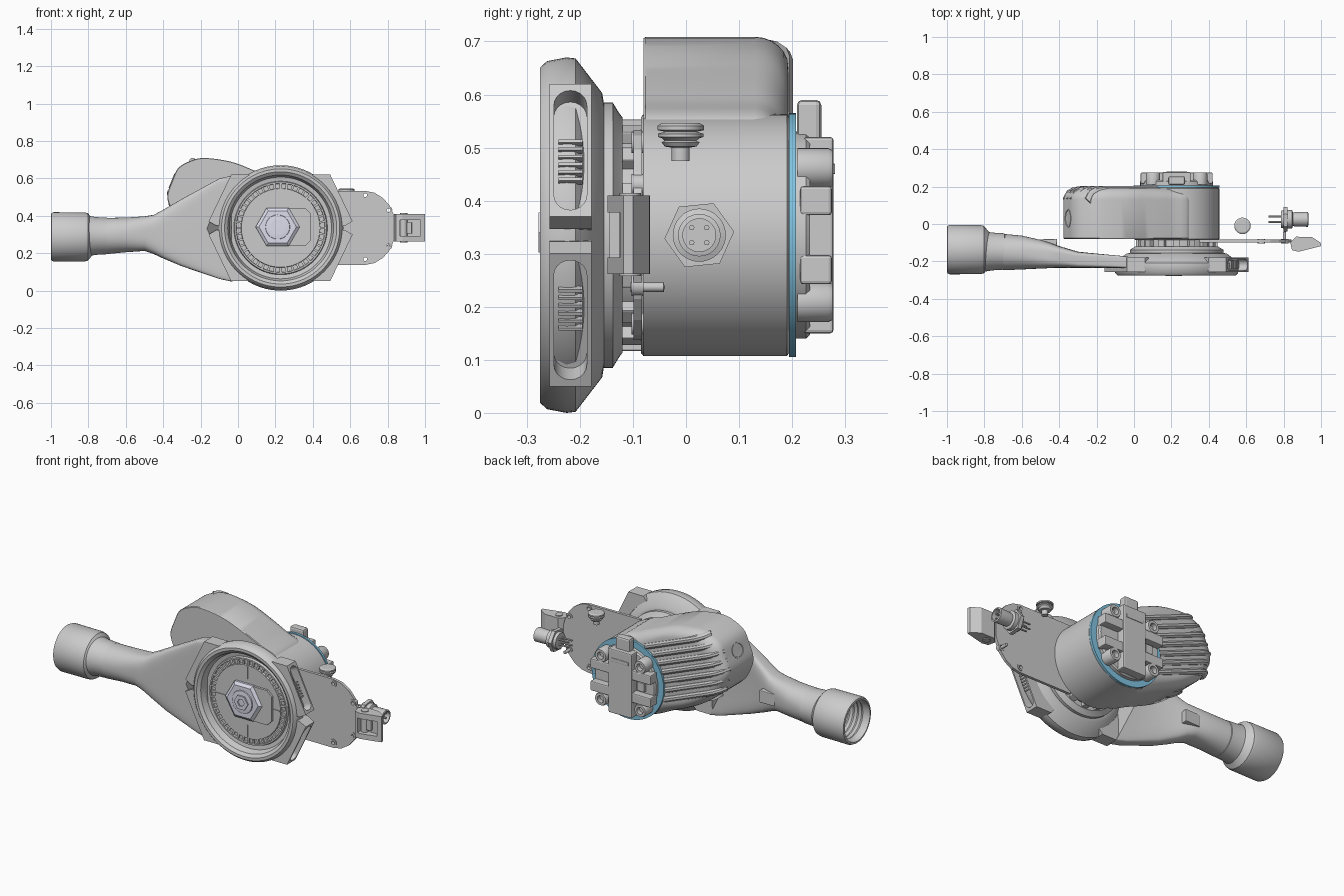
import bpy, bmesh
from math import sin, cos, pi, radians, sqrt, atan2
from mathutils import Vector, Matrix

if "Cube" in bpy.data.objects:
    bpy.data.objects.remove(bpy.data.objects["Cube"])

CX, CZ = 0.228, 0.335          # axis of the round body


def colour(name, rgb):
    m = bpy.data.materials.new(name)
    m.diffuse_color = (*rgb, 1)
    m.use_nodes = True
    m.node_tree.nodes["Principled BSDF"].inputs["Base Color"].default_value = m.diffuse_color
    return m


BLUE, PALE = colour("blue", (0.22, 0.55, 0.75)), colour("pale", (0.72, 0.73, 0.84))


def finish(name, bm, mat=None, bevel=0, smooth=True):
    bmesh.ops.remove_doubles(bm, verts=bm.verts, dist=1e-5)
    bmesh.ops.recalc_face_normals(bm, faces=bm.faces)
    me = bpy.data.meshes.new(name)
    bm.to_mesh(me)
    bm.free()
    ob = bpy.data.objects.new(name, me)
    bpy.context.collection.objects.link(ob)
    if mat:
        me.materials.append(mat)
    if smooth:
        bpy.ops.object.select_all(action='DESELECT')
        ob.select_set(True)
        bpy.context.view_layer.objects.active = ob
        bpy.ops.object.shade_smooth_by_angle(angle=radians(32))
    if bevel:
        b = ob.modifiers.new("bevel", 'BEVEL')
        b.width, b.segments, b.limit_method = bevel, 2, 'ANGLE'
    return ob


def skin(bm, rings, caps=True, loop=False):
    """Join equal rings of points with quads."""
    vs = [[bm.verts.new(p) for p in r] for r in rings]
    n = len(vs[0])
    for a, b in zip(vs, vs[1:] + ([vs[0]] if loop else [])):
        for i in range(n):
            bm.faces.new((a[i], a[(i + 1) % n], b[(i + 1) % n], b[i]))
    if caps and not loop:
        bm.faces.new(vs[0])
        bm.faces.new(vs[-1])


def place(axis, h, a, b):
    return {'X': (h, a, b), 'Y': (a, h, b), 'Z': (a, b, h)}[axis]


def lathe(name, pts, c=(CX, CZ), axis='Y', seg=72, mat=None, loop=False, turn=0):
    """pts = (radius, position along axis)."""
    bm = bmesh.new()
    skin(bm, [[place(axis, h, c[0] + r * cos(turn + 2 * pi * i / seg), c[1] + r * sin(turn + 2 * pi * i / seg))
               for i in range(seg)] for r, h in pts], True, loop)
    return finish(name, bm, mat)


def prism(name, poly, lo, hi, axis='Y', bevel=0):
    bm = bmesh.new()
    skin(bm, [[place(axis, h, *p) for p in poly] for h in (lo, hi)])
    return finish(name, bm, bevel=bevel, smooth=False)


def boxes(name, items, bevel=0):
    """items = (centre, size, turn about y)."""
    bm = bmesh.new()
    for c, s, t in items:
        bmesh.ops.create_cube(bm, size=1, matrix=Matrix.Translation(c) @ Matrix.Rotation(t, 4, 'Y') @ Matrix.Diagonal((*s, 1)))
    return finish(name, bm, bevel=bevel, smooth=False)


def cut(ob, cutter):
    m = ob.modifiers.new("cut", 'BOOLEAN')
    m.object, m.operation, m.solver = cutter, 'DIFFERENCE', 'EXACT'
    cutter.hide_render = True
    cutter.display_type = 'WIRE'
    cutter.hide_set(True)


def catmull(p, n=5):
    out = []
    for i in range(len(p)):
        a, b, c, d = (Vector(p[(i + k) % len(p)]) for k in (-1, 0, 1, 2))
        for j in range(n):
            t = j / n
            out.append(0.5 * (2 * b + (c - a) * t + (2 * a - 5 * b + 4 * c - d) * t * t + (3 * b - a - 3 * c + d) * t ** 3))
    return out


# front disc with recessed face
lathe("front_disc", [(0, -.12), (.222, -.12), (.23, -.126), (.25, -.138), (.25, -.155), (.268, -.158), (.32, -.198),
                     (.333, -.208), (.335, -.225), (.328, -.262), (.316, -.275), (.30, -.275), (.283, -.262),
                     (.272, -.226), (.25, -.222), (.246, -.235), (.238, -.235), (.236, -.226), (.212, -.226),
                     (.21, -.237), (0, -.237)], seg=96)
boxes("front_grille", [((CX + .224 * cos(a), -.228, CZ + .224 * sin(a)), (.026, .014, .012), -a)
                       for a in (2 * pi * i / 44 for i in range(44))])
boxes("front_cross_ribs", [((CX + .17 * cos(a), -.237, CZ + .17 * sin(a)), (.07, .008, .006), -a)
                           for a in (pi / 2 * i for i in range(4))])
prism("valve_plate", [(.27, .24), (.36, .24), (.39, .27), (.39, .41), (.36, .44), (.27, .44)], -.25, -.235)
lathe("valve_hex_boss", [(0, -.235), (.118, -.235), (.118, -.25), (.10, -.262), (.075, -.262), (0, -.262)], (.212, .34), seg=6, mat=PALE)
lathe("valve_collar", [(0, -.26), (.066, -.26), (.064, -.268), (.05, -.27), (0, -.27)], (.212, .34), seg=40, mat=PALE)
lathe("valve_nut", [(0, -.262), (.044, -.262), (.044, -.278), (.022, -.278), (.022, -.268), (0, -.268)], (.212, .34), seg=6, mat=PALE)

# four wings around the disc, the right pair hollowed by slots
base = [(.15, .262), (.17, .285), (.265, .285), (.385, .035), (.345, .012), (.30, .010)]
base += [(.30 * cos(radians(a)), .30 * sin(radians(a))) for a in range(6, 61, 6)]
for sx, side in ((1, "right"), (-1, "left")):
    for sz, lev in ((1, "upper"), (-1, "lower")):
        w = prism(f"wing_{side}_{lev}", [(CX + sx * x, CZ + sz * z) for x, z in base], -.257, -.178)
        if sx > 0:
            caps = [(s * (.094 + .031 * cos(a)), s * .031 * sin(a)) for s in (1, -1)
                    for a in (radians(k) for k in range(-90, 91, 18))]
            n, t = Vector((.9, 0, .433 * sz)), Vector((.433, 0, -.9 * sz))
            o = Vector((CX + .325, -.218, CZ + .16 * sz))
            bm = bmesh.new()
            skin(bm, [[o + n * d + t * a + Vector((0, b, 0)) for a, b in caps] for d in (-.05, .05)])
            cut(w, finish(f"slot_cutter_{lev}", bm))
            ang = atan2(.433 * sz, .9)
            boxes(f"slot_bars_{lev}", [(o - n * .03 + t * (.016 * k - .03), (.016, .045, .006), -ang) for k in range(6)])

# handle: lofted from round neck to flat plate with a V-shaped end
bm = bmesh.new()
rings = []
for x, y0, y1, z0, z1, e, v in ((-.70, -.247, -.053, .195, .389, 1, 0), (-.60, -.243, -.062, .205, .39, .9, 0),
                                (-.50, -.238, -.085, .212, .397, .7, 0), (-.45, -.236, -.10, .195, .405, .6, 0),
                                (-.40, -.235, -.118, .172, .432, .5, 0), (-.30, -.235, -.148, .13, .49, .35, 0),
                                (-.23, -.235, -.165, .062, .600, .2, .49), (-.168, -.235, -.172, .047, .615, .15, .49)):
    r = []
    for i in range(64):
        a = 2 * pi * i / 64
        c, s = cos(a), sin(a)
        dz = (z1 - z0) / 2 * (abs(s) ** e) * (1 if s > 0 else -1)
        dy = (y1 - y0) / 2 * (abs(c) ** e) * (1 if c > 0 else -1)
        r.append((x + v * abs(dz), (y0 + y1) / 2 + dy, (z0 + z1) / 2 + dz))
    rings.append(r)
skin(bm, rings)
finish("handle_plate", bm)
prism("handle_clip", [(-.52, -.13), (-.505, -.082), (-.41, -.08), (-.415, -.13)], .26, .33, 'Z', .004)

# neck and threaded socket at the handle end
thread = [p for k in range(6) for p in ((.113, -.975 + .027 * k), (.104, -.962 + .027 * k))]
lathe("handle_neck", [(.08, -.685), (.097, -.692), (.101, -.76), (.108, -.80), (.09, -.80)], (-.147, .292), 'X', loop=True)
lathe("hose_socket", [(.09, -.77), (.106, -.785), (.127, -.803), (.131, -.82), (.132, -.985),
                      (.126, -.998), (.115, -1.0)] + thread + [(.08, -.80)], (-.137, .287), 'X', loop=True)

# open collar between disc and motor body
lathe("collar_core", [(0, -.125), (.195, -.125), (.195, -.08), (0, -.08)])
boxes("collar_posts", [((CX + .203 * cos(a), -.104, CZ + .203 * sin(a)), (.03, .045, .035), -a)
                       for a in (2 * pi * i / 16 for i in range(16))], .003)

# motor body, blue gasket
lathe("motor_body", [(0, -.085), (.222, -.085), (.228, -.08), (.228, .19), (.22, .196), (0, .196)], seg=96)
lathe("blue_gasket", [(0, .194), (.23, .194), (.23, .207), (0, .207)], seg=96, mat=BLUE)

# volute lobe pointing up-left, rounded at the back
D, N = Vector((-.93, 0, .37)), Vector((.37, 0, .93))
def uv(u, v, y):
    return Vector((CX, y, CZ)) + D * u + N * v
prof = catmull([(0, .21), (.12, .228), (.25, .233), (.38, .23), (.52, .195), (.59, .145), (.628, .09), (.632, .015), (.628, -.06),
                (.59, -.115), (.52, -.17), (.38, -.21), (.2, -.222), (0, -.21), (-.02, 0)])
layers = [(-.08, .004), (-.076, 0), (.13, 0)]
layers += [(.13 + .063 * sin(a), .085 * (1 - cos(a))) for a in (radians(k) for k in range(15, 91, 15))]
bm = bmesh.new()
skin(bm, [[uv(*(p * (1 - d / max(p.length, .1))), y) for p in prof] for y, d in layers])
finish("volute_lobe", bm)
bm = bmesh.new()
for k in range(7):                                      # back ribs
    v = -.145 + .05 * k
    end = .63 - .6 * max(0, abs(v - .015) - .06)
    path = [(sqrt(.233 ** 2 - v * v), .184), (end - .10, .184), (end - .06, .178), (end - .03, .160), (end - .01, .12)]
    skin(bm, [[uv(u + .015 * sin(a) * j / 4, v + .019 * cos(a), y + .019 * sin(a)) for a in (pi / 5 * i for i in range(10))]
              for j, (u, y) in enumerate(path)])
finish("volute_ribs", bm)
for nm, o, n, t in (("end", uv(.629, .02, .03), D, N), ("under", uv(.40, -.206, .05), -N, D)):
    bm = bmesh.new()                                    # oval ports
    skin(bm, [[o + n * d + t * r * .042 * cos(a) + Vector((0, r * .05 * sin(a), 0)) for a in (pi / 16 * i for i in range(32))]
              for d, r in ((-.02, 1), (.006, 1), (.006, .85), (.002, .8))])
    finish(f"volute_port_{nm}", bm)

# back cap: base, cross plates, round bosses and latch tab
lathe("back_cap_base", [(0, .2), (.195, .2), (.195, .226), (.188, .234), (0, .234)])
boxes("back_cap_cross", [((CX, .25, CZ), (.15, .056, .37), 0), ((CX, .245, CZ + .065), (.385, .06, .055), 0),
                         ((CX, .245, CZ - .065), (.385, .06, .055), 0)], .006)
boxes("back_cap_windows", [((CX - .115, .24, CZ), (.045, .03, .05), 0), ((CX, .278, CZ + .125), (.11, .006, .02), 0)], .002)
for i in range(4):
    a = pi / 4 + i * pi / 2
    lathe(f"back_cap_boss_{i + 1}", [(0, .21), (.038, .21), (.038, .268), (.034, .276), (.02, .276), (.02, .25), (0, .25)],
          (CX + .178 * cos(a), CZ + .178 * sin(a)), seg=32)
boxes("back_cap_tab", [((CX, .232, .54), (.09, .046, .10), 0), ((CX, .225, .485), (.06, .04, .06), 0)], .01)

# thin side plate with holes
half = [(.35, .198), (.68, .198), (.73, .188), (.775, .16), (.81, .12), (.835, .065), (.843, .03)]
plate = prism("side_plate", [(x, CZ + z) for x, z in half] + [(x, CZ - z) for x, z in reversed(half)], -.099, -.083)
for k, (x, z) in enumerate(((.68, .51), (.805, .43), (.805, .24), (.68, .168))):
    cut(plate, lathe(f"hole_cutter_{k}", [(0, -.12), (.012, -.12), (.012, -.06), (0, -.06)], (x, z), seg=20))
    lathe(f"plate_grommet_{k + 1}", [(.010, -.103), (.02, -.103), (.02, -.080), (.010, -.080)], (x, z), seg=24, loop=True)
lathe("plate_pin", [(0, -.105), (.009, -.105), (.009, -.042), (0, -.04)], (.805, .237), seg=20)

# latch at the plate end, with a window
latch = prism("latch", [(.835, -.098), (.865, -.068), (.95, -.069), (.998, -.10), (1.0, -.118), (.96, -.128), (.88, -.148), (.845, -.14)],
              .262, .41, 'Z')
cut(latch, boxes("latch_cutter", [((.92, -.14, CZ), (.11, .08, .085), 0)]))
lathe("latch_pivot", [(0, .258), (.02, .258), (.02, .414), (0, .414)], (.885, -.105), 'Z', 24)
boxes("latch_tongue", [((.90, -.10, CZ), (.06, .03, .06), 0)], .004)

# small upright connector
lathe("upright_connector", [(0, .475), (.017, .475), (.017, .50), (.03, .502), (.036, .51), (.03, .513), (.036, .518), (.043, .52),
                            (.043, .526), (.03, .53), (.044, .533), (.044, .541), (.036, .546), (.0, .546)], (.58, -.01), 'Z', 36)

# side connector: hex flange, threaded barrel and pins
K = (.025, CZ)
lathe("connector_flange", [(0, .80), (.066, .80), (.066, .822), (0, .822)], K, 'X', 6, turn=.1)
lathe("connector_barrel", [(0, .785), (.045, .785), (.05, .805), (.05, .845), (.036, .85), (.038, .86), (.04, .93),
                           (.031, .932), (.031, .90), (0, .90)], K, 'X', 36)
for i in range(4):
    a = pi / 4 + i * pi / 2
    lathe(f"connector_pin_{i + 1}", [(0, .72), (.005, .72), (.005, .92), (0, .92)], (K[0] + .02 * cos(a), K[1] + .02 * sin(a)), 'X', 10)
